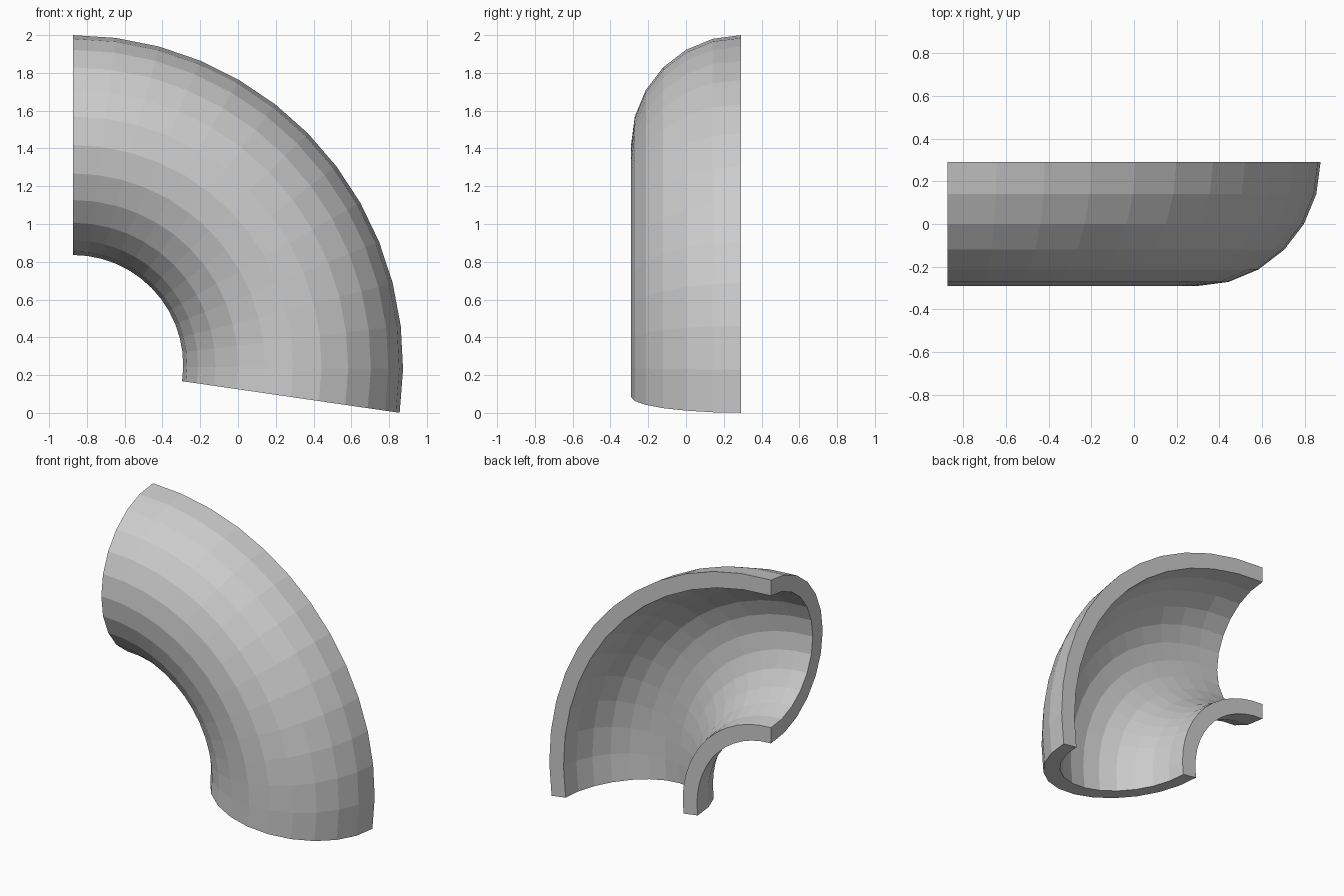
import bpy, bmesh
from math import sin, cos, radians, pi
from mathutils import Matrix, Vector

if "Cube" in bpy.data.objects:
    bpy.data.objects.remove(bpy.data.objects["Cube"])

PIPE_R = 0.582          # outer radius of the half pipe
WALL = 0.112            # wall thickness
BEND_R = 1.166          # bend axis to pipe centre
PIVOT = Vector((-0.874, 0, 0.252))
SWEEP, STEPS, SIDES = radians(98.27), 13, 12
RIM_Y = 0.291           # open side lies on this plane


def half_arc(radius):
    """Half circle from the outside of the bend to the inside, bulging to -y."""
    angles = [pi * i / SIDES for i in range(SIDES + 1)]
    return [Vector((0, RIM_Y - radius * sin(a), BEND_R + radius * cos(a))) for a in angles]


# Closed half-ring section, swept around the bend axis
section = half_arc(PIPE_R) + half_arc(PIPE_R - WALL)[::-1]
bm = bmesh.new()
rings = []
for s in range(STEPS + 1):
    turn = Matrix.Rotation(SWEEP * s / STEPS, 3, 'Y')
    rings.append([bm.verts.new(PIVOT + turn @ p) for p in section])

n = len(section)
for a, b in zip(rings, rings[1:]):
    for i in range(n):
        j = (i + 1) % n
        bm.faces.new((a[i], a[j], b[j], b[i]))

# End faces, one quad per wall facet
for ring in (rings[0], rings[-1]):
    for i in range(SIDES):
        bm.faces.new((ring[i], ring[i + 1], ring[n - 2 - i], ring[n - 1 - i]))

bmesh.ops.recalc_face_normals(bm, faces=bm.faces)
mesh = bpy.data.meshes.new("half_pipe_elbow")
bm.to_mesh(mesh)
bm.free()
bpy.context.collection.objects.link(bpy.data.objects.new("half_pipe_elbow", mesh))
